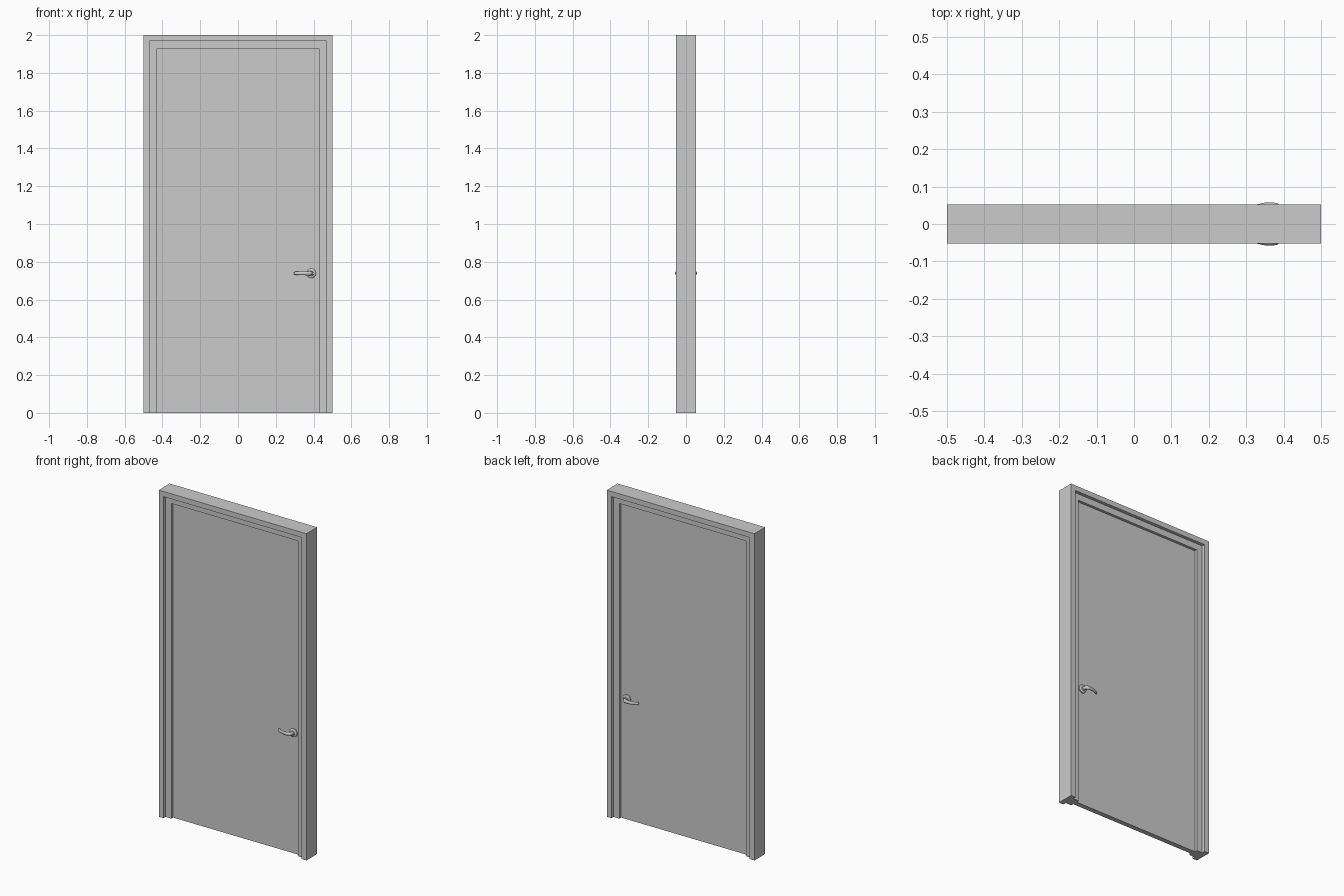
import bpy, bmesh, math
from mathutils import Matrix

if "Cube" in bpy.data.objects:
    bpy.data.objects.remove(bpy.data.objects["Cube"])


def add_object(name, bm):
    bmesh.ops.recalc_face_normals(bm, faces=bm.faces)
    mesh = bpy.data.meshes.new(name)
    bm.to_mesh(mesh)
    bm.free()
    obj = bpy.data.objects.new(name, mesh)
    bpy.context.collection.objects.link(obj)
    return obj


def box(name, x0, x1, y0, y1, z0, z1):
    bm = bmesh.new()
    m = Matrix.Translation(((x0 + x1) / 2, (y0 + y1) / 2, (z0 + z1) / 2))
    m = m @ Matrix.Diagonal((x1 - x0, y1 - y0, z1 - z0, 1))
    bmesh.ops.create_cube(bm, size=1, matrix=m)
    return add_object(name, bm)


def mirror_y(obj):
    mod = obj.modifiers.new("both_sides", 'MIRROR')
    mod.use_axis = (False, True, False)
    mod.use_mirror_merge = False


def smooth(obj):
    bpy.ops.object.select_all(action='DESELECT')
    obj.select_set(True)
    bpy.context.view_layer.objects.active = obj
    bpy.ops.object.shade_smooth_by_angle(angle=math.radians(40))


def skin_rings(name, rings):
    bm = bmesh.new()
    loops = [[bm.verts.new(p) for p in ring] for ring in rings]
    for a, b in zip(loops, loops[1:]):
        n = len(a)
        for i in range(n):
            bm.faces.new((a[i], a[(i + 1) % n], b[(i + 1) % n], b[i]))
    bm.faces.new(loops[0])
    bm.faces.new(loops[-1])
    return add_object(name, bm)


# Stepped frame: (inset, depth) profile swept up, across and down with mitres
half = [(0, -0.052), (0.032, -0.052), (0.032, -0.032), (0.071, -0.032)]
profile = half + [(d, -y) for d, y in reversed(half)]
corners = [(-1, False), (-1, True), (1, True), (1, False)]
skin_rings("door_frame", [[(s * (0.5 - d), y, 2 - d if top else 0) for d, y in profile]
                          for s, top in corners])

# Door leaf and strike plate
LEAF = 0.015
box("door_leaf", -0.429, 0.429, -LEAF, LEAF, 0, 1.929)
box("strike_plate", 0.425, 0.431, -0.018, 0.018, 0.722, 0.756)

# Round rosettes, turned around the handle axis
HX, HZ, SEG = 0.388, 0.739, 32
turned = [(0.025, LEAF - 0.002), (0.025, 0.021), (0.022, 0.024), (0.013, 0.025), (0.011, 0.028)]
rosette = skin_rings("rosette", [[(HX + r * math.cos(2 * math.pi * i / SEG), -y,
                                   HZ + r * math.sin(2 * math.pi * i / SEG)) for i in range(SEG)]
                                 for r, y in turned])
smooth(rosette)
mirror_y(rosette)

# Lever: (x, y, half thickness, half height) along a bent path
path = [(0.387, -0.020, 0.009, 0.010), (0.387, -0.036, 0.008, 0.010),
        (0.385, -0.043, 0.009, 0.011), (0.379, -0.048, 0.009, 0.012),
        (0.367, -0.0505, 0.007, 0.011), (0.350, -0.0505, 0.0065, 0.010),
        (0.332, -0.047, 0.006, 0.009), (0.315, -0.041, 0.006, 0.009),
        (0.302, -0.034, 0.006, 0.009), (0.298, -0.031, 0.003, 0.006)]
rings = []
for k, (x, y, t, h) in enumerate(path):
    p, q = path[max(k - 1, 0)], path[min(k + 1, len(path) - 1)]
    dx, dy = q[0] - p[0], q[1] - p[1]
    length = math.hypot(dx, dy)
    nx, ny = -dy / length, dx / length
    rings.append([(x + nx * t * math.cos(a), y + ny * t * math.cos(a), HZ + h * math.sin(a))
                  for a in (2 * math.pi * i / 16 for i in range(16))])
lever = skin_rings("lever_handle", rings)
smooth(lever)
mirror_y(lever)
